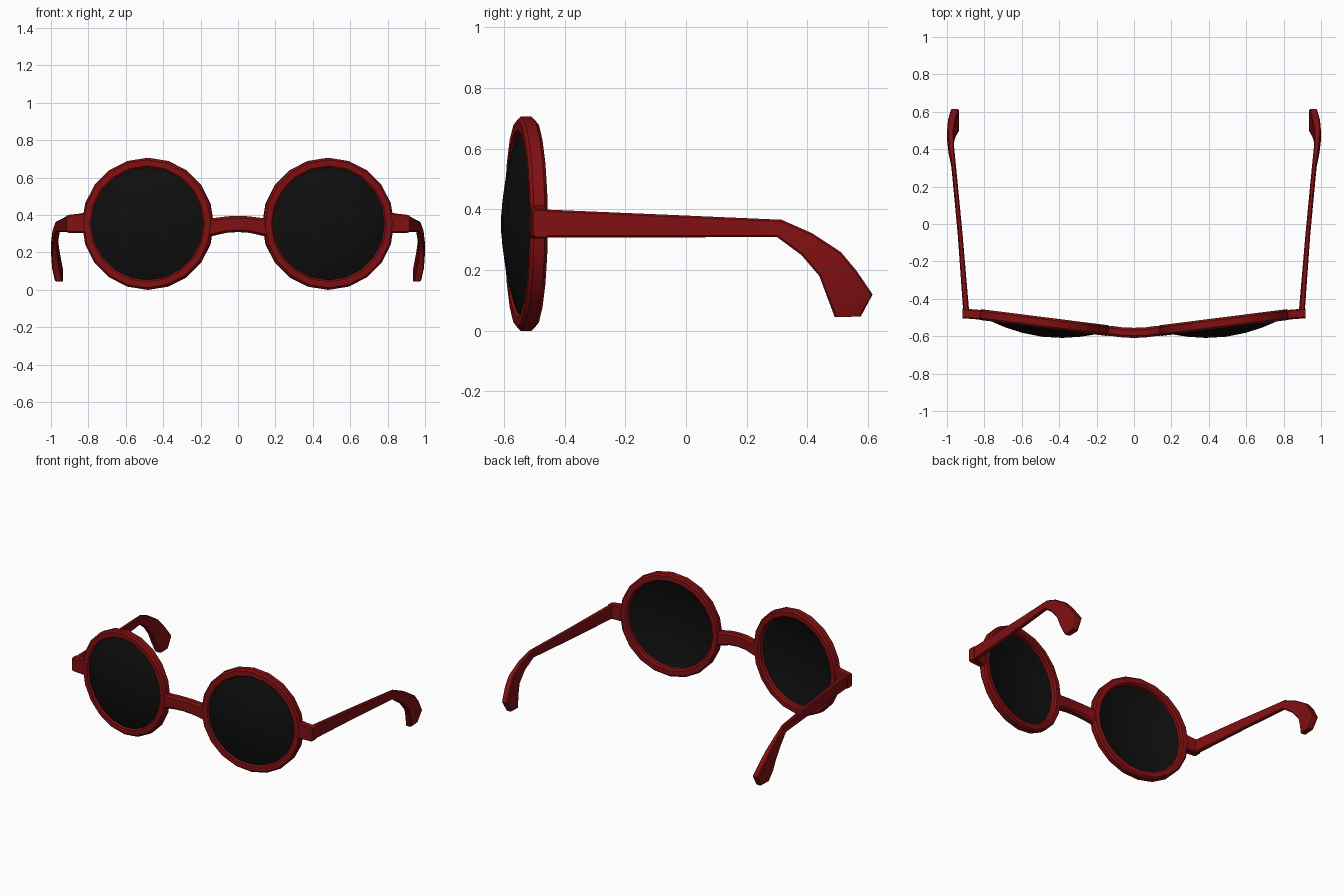
import bpy, bmesh, math
from mathutils import Vector, Matrix

if "Cube" in bpy.data.objects:
    bpy.data.objects.remove(bpy.data.objects["Cube"])


def material(name, rgb):
    m = bpy.data.materials.new(name)
    m.diffuse_color = (*rgb, 1)
    m.use_nodes = True
    m.node_tree.nodes["Principled BSDF"].inputs["Base Color"].default_value = m.diffuse_color
    return m


RED = material("dark_red_frame", (0.22, 0.005, 0.006))
BLACK = material("black_lens", (0.0045, 0.0045, 0.0045))


def finish(name, bm, mat, mirror=True, angle=35):
    """Turn a bmesh into a smooth-by-angle object, mirrored across x."""
    bmesh.ops.recalc_face_normals(bm, faces=bm.faces)
    me = bpy.data.meshes.new(name)
    bm.to_mesh(me)
    bm.free()
    me.materials.append(mat)
    ob = bpy.data.objects.new(name, me)
    bpy.context.collection.objects.link(ob)
    if mirror:
        ob.modifiers.new("mirror", 'MIRROR').use_mirror_merge = False
    bpy.ops.object.select_all(action='DESELECT')
    ob.select_set(True)
    bpy.context.view_layer.objects.active = ob
    bpy.ops.object.shade_smooth_by_angle(angle=math.radians(angle))
    return ob


def section(c, u, v, bevel):
    """Rectangle with chamfered corners, spanned by half-axes u and v."""
    c, u, v = Vector(c), Vector(u), Vector(v)
    a, b = 1 - bevel / u.length, 1 - bevel / v.length
    pts = [(1, -b), (1, b), (a, 1), (-a, 1), (-1, b), (-1, -b), (-a, -1), (a, -1)]
    return [c + u * p + v * q for p, q in pts]


def loft(bm, rings, closed=False):
    """Skin consecutive rings; cap the ends unless the loft is closed."""
    vs = [[bm.verts.new(p) for p in r] for r in rings]
    n = len(vs[0])
    pairs = list(zip(vs, vs[1:])) + ([(vs[-1], vs[0])] if closed else [])
    for r, s in pairs:
        for i in range(n):
            j = (i + 1) % n
            bm.faces.new((r[i], r[j], s[j], s[i]))
    if not closed:
        bm.faces.new(vs[0])
        bm.faces.new(vs[-1])


# Each eye lies in a plane turned slightly backwards at the temples
SEGS = 20
TILT = Matrix.Translation((0.482, -0.527, 0.353)) @ Matrix.Rotation(math.radians(7.2), 4, 'Z')


def spoke(i):
    t = 2 * math.pi * i / SEGS
    return Vector((math.cos(t), 0, math.sin(t)))


# Round rims
bm = bmesh.new()
loft(bm, [section(spoke(i) * 0.326, spoke(i) * 0.027, (0, 0.029, 0), 0.011)
          for i in range(SEGS)], closed=True)
bm.transform(TILT)
finish("rim", bm, RED, angle=40)

# Domed lenses, a thin shell bulging forward
bm = bmesh.new()
R, EDGE, BULGE, THICK = 0.308, -0.018, 0.058, 0.012
rings = []
for off, radii in ((0, (0.02, 0.35, 0.65, 0.85, 1)), (THICK, (1, 0.85, 0.65, 0.35, 0.02))):
    for f in radii:
        y = EDGE + off - BULGE * (1 - f * f)
        rings.append([spoke(i) * R * f + Vector((0, y, 0)) for i in range(SEGS)])
loft(bm, rings)
bm.transform(TILT)
finish("lens", bm, BLACK)

# Bridge, arched over the nose: x, y, z, half height
half = [(0.155, -0.569, 0.333, 0.050), (0.11, -0.573, 0.340, 0.046),
        (0.06, -0.580, 0.349, 0.044), (0, -0.582, 0.352, 0.043)]
path = half + [(-x, y, z, h) for x, y, z, h in reversed(half[:-1])]
bm = bmesh.new()
loft(bm, [section((x, y, z), (0, 0.027, 0), (0, 0, h), 0.012) for x, y, z, h in path])
finish("bridge", bm, RED, mirror=False, angle=40)

# End pieces joining rims and arms
bm = bmesh.new()
loft(bm, [section((x, y, z), (0, 0.026, 0), (0, 0, h), 0.007)
          for x, y, z, h in [(0.81, -0.487, 0.359, 0.056), (0.85, -0.483, 0.356, 0.051),
                             (0.905, -0.479, 0.353, 0.048), (0.917, -0.478, 0.353, 0.044)]])
finish("end_piece", bm, RED)

# Arms with curved ear hooks: top y, z, bottom y, z, centre x, half width
arm = [(-0.47, 0.400, -0.47, 0.308, 0.897, 0.016),
       (-0.05, 0.382, -0.05, 0.308, 0.930, 0.013),
       (0.315, 0.366, 0.300, 0.309, 0.964, 0.012),
       (0.415, 0.322, 0.380, 0.250, 0.977, 0.015),
       (0.510, 0.260, 0.440, 0.180, 0.980, 0.019),
       (0.562, 0.198, 0.465, 0.112, 0.973, 0.021),
       (0.615, 0.120, 0.490, 0.046, 0.958, 0.021)]
bm = bmesh.new()
rings = [section((x, (ty + by) / 2, (tz + bz) / 2), (w, 0, 0),
                 (0, (ty - by) / 2, (tz - bz) / 2), 0.006)
         for ty, tz, by, bz, x, w in arm]
# blunt tip
rings.append(section((0.954, 0.534, 0.046), (0.018, 0, 0), (0, 0.042, 0.001), 0.006))
loft(bm, rings)
finish("arm", bm, RED)
